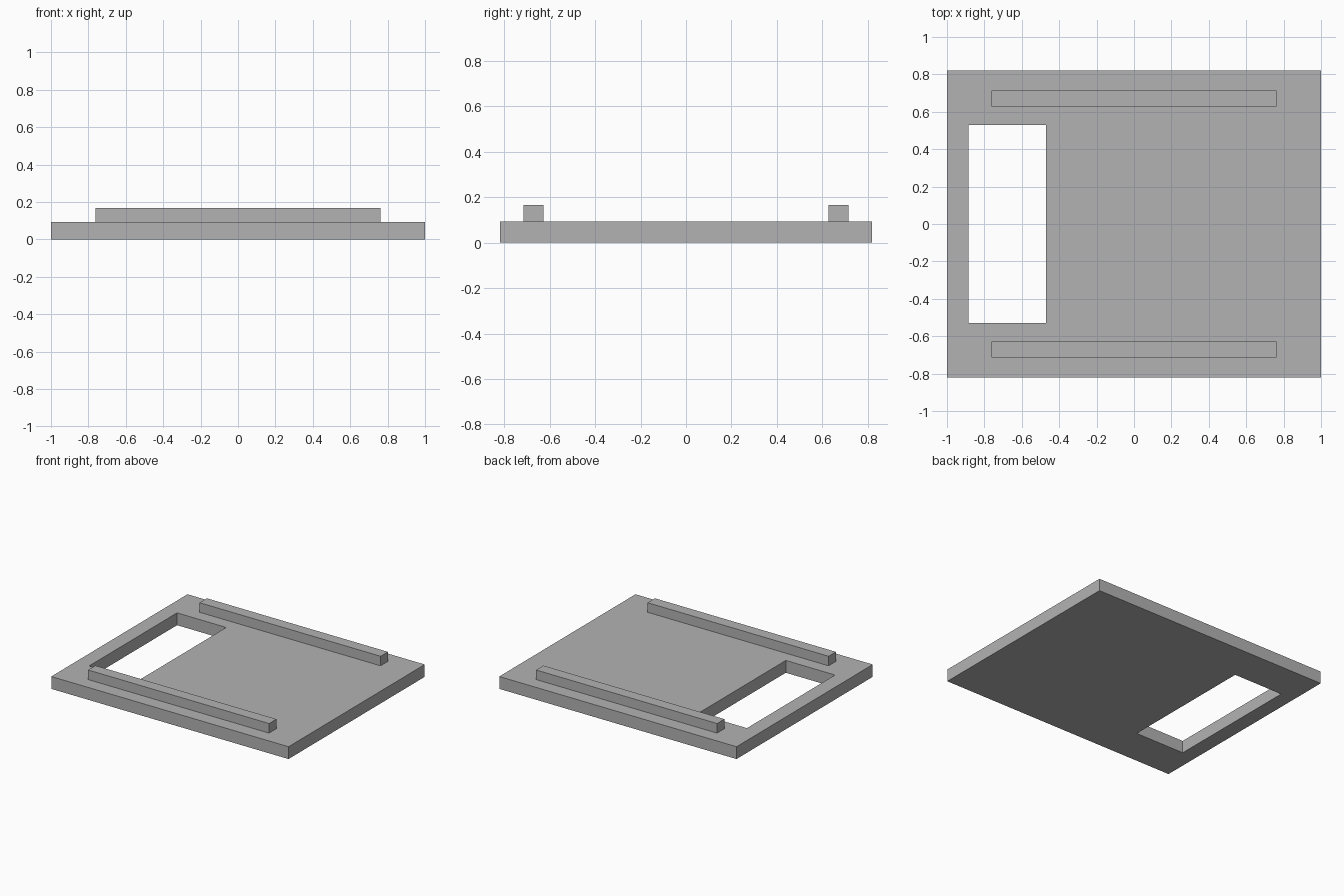
import bpy
import bmesh
from mathutils import Vector

cube = bpy.data.objects.get("Cube")
if cube:
    bpy.data.objects.remove(cube, do_unlink=True)

GREY = (0.45, 0.45, 0.45, 1.0)
grey = bpy.data.materials.new("plain_grey")
grey.use_nodes = True
grey.diffuse_color = GREY
grey.node_tree.nodes["Principled BSDF"].inputs["Base Color"].default_value = GREY

PLATE_TOP = 0.094
RAIL_TOP = 0.167


def add_object(name, bm):
    bmesh.ops.recalc_face_normals(bm, faces=bm.faces)
    mesh = bpy.data.meshes.new(name)
    bm.to_mesh(mesh)
    bm.free()
    mesh.materials.append(grey)
    obj = bpy.data.objects.new(name, mesh)
    bpy.context.collection.objects.link(obj)
    return obj


# Base plate: a 3 x 3 panel without its middle cell, extruded upwards
xs = (-1.0, -0.885, -0.47, 1.0)
ys = (-0.82, -0.53, 0.53, 0.82)
bm = bmesh.new()
grid = [[bm.verts.new((x, y, 0)) for y in ys] for x in xs]
for i in range(3):
    for j in range(3):
        if (i, j) != (1, 1):
            bm.faces.new((grid[i][j], grid[i + 1][j],
                          grid[i + 1][j + 1], grid[i][j + 1]))
extruded = bmesh.ops.extrude_face_region(bm, geom=bm.faces[:], use_keep_orig=True)
top_verts = [g for g in extruded["geom"] if isinstance(g, bmesh.types.BMVert)]
bmesh.ops.translate(bm, verts=top_verts, vec=(0, 0, PLATE_TOP))
add_object("base_plate", bm)

# Raised rails along the front and back edges
for name, side in (("front_rail", -1), ("back_rail", 1)):
    bm = bmesh.new()
    bmesh.ops.create_cube(bm, size=1)
    bmesh.ops.scale(bm, verts=bm.verts, vec=(1.526, 0.088, RAIL_TOP - PLATE_TOP))
    centre = Vector((0, side * 0.671, (RAIL_TOP + PLATE_TOP) / 2))
    bmesh.ops.translate(bm, verts=bm.verts, vec=centre)
    add_object(name, bm)
